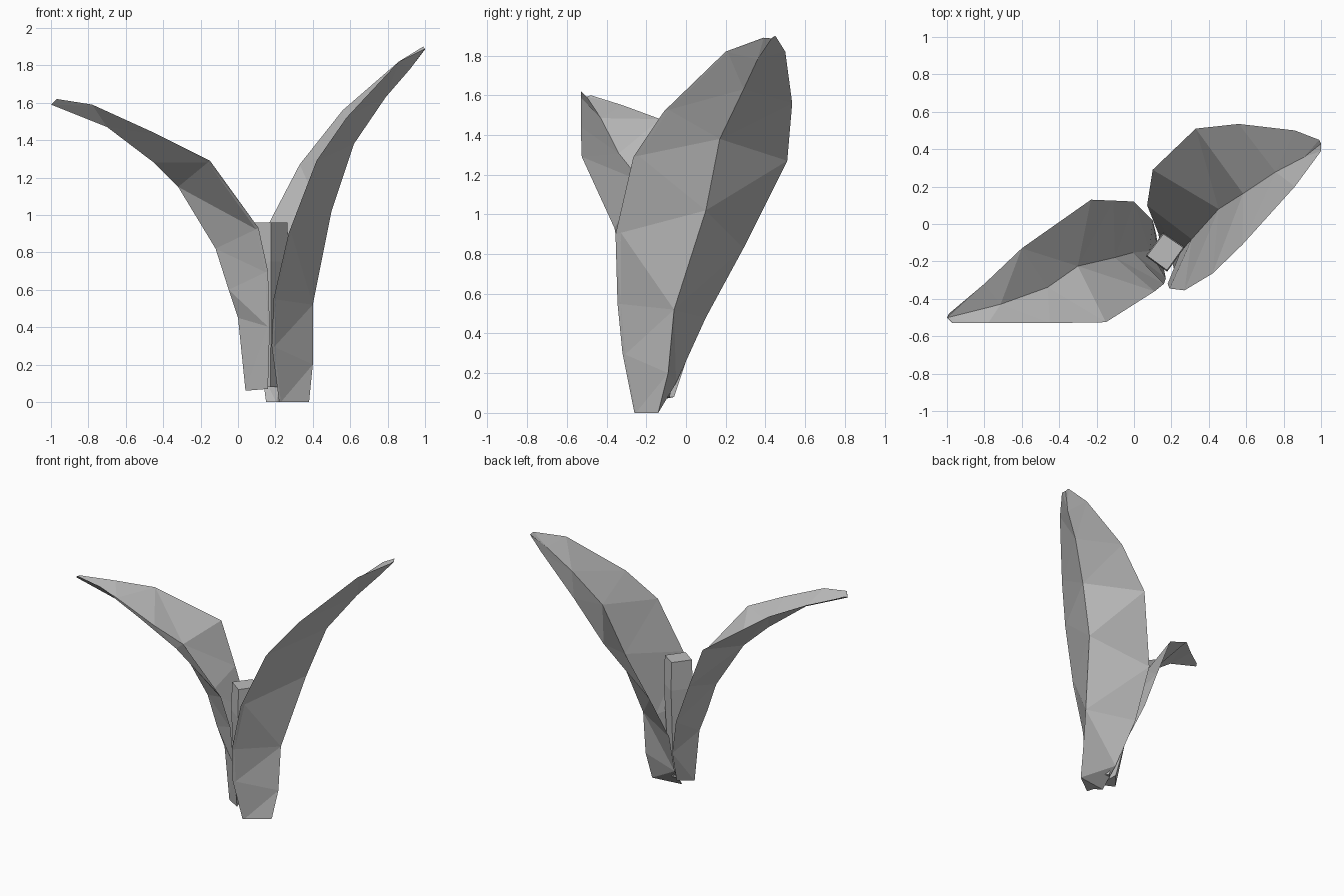
import bpy
import bmesh
from mathutils import Vector

if "Cube" in bpy.data.objects:
    bpy.data.objects.remove(bpy.data.objects["Cube"], do_unlink=True)

# One plain grey for the whole sprout
grey = bpy.data.materials.new("plain grey")
grey.use_nodes = True
colour = (0.5, 0.5, 0.5, 1)
grey.diffuse_color = colour
grey.node_tree.nodes["Principled BSDF"].inputs["Base Color"].default_value = colour


def finish(name, bm):
    """Turn a bmesh into a flat-shaded object."""
    bmesh.ops.recalc_face_normals(bm, faces=bm.faces)
    bmesh.ops.triangulate(bm, faces=bm.faces, quad_method='SHORT_EDGE')
    mesh = bpy.data.meshes.new(name)
    bm.to_mesh(mesh)
    bm.free()
    mesh.materials.append(grey)
    obj = bpy.data.objects.new(name, mesh)
    bpy.context.collection.objects.link(obj)
    return obj


def loft(name, rings):
    """Skin a row of equal rings and cap both ends."""
    bm = bmesh.new()
    rows = [[bm.verts.new(p) for p in ring] for ring in rings]
    count = len(rows[0])
    for low, high in zip(rows, rows[1:]):
        for i in range(count):
            j = (i + 1) % count
            bm.faces.new((low[i], low[j], high[j], high[i]))
    bm.faces.new(rows[0])
    bm.faces.new(rows[-1])
    return finish(name, bm)


def leaf(name, front_edge, keel, back_edge, rim=0.06):
    """Trough-shaped leaf: outer keel, two rims and an inner crease."""
    rings = []
    for i, points in enumerate(zip(front_edge, keel, back_edge)):
        front, outer, back = map(Vector, points)
        middle = (front + back) / 2
        # the stalk is thick, the blade is thin
        depth = max(0.15, 0.9 - 0.28 * i)
        crease = outer.lerp(middle, depth)
        lip = front.lerp(outer, rim)
        rings.append((front, lip, outer, back, crease))
    return loft(name, rings)


# Tall leaf, leaning to +x and back
leaf("tall_leaf",
     front_edge=[(.22, -.26, 0), (.18, -.32, .3), (.19, -.345, .55), (.27, -.355, .9),
                 (.42, -.265, 1.29), (.58, -.11, 1.52), (.86, .2, 1.82), (1, .39, 1.89)],
     keel=[(.38, -.14, 0), (.4, -.09, .2), (.4, -.06, .52), (.5, .1, 1.02),
           (.62, .17, 1.38), (.79, .29, 1.63), (.92, .36, 1.78), (1, .43, 1.885)],
     back_edge=[(.15, -.17, 0), (.13, -.05, .15), (.07, .1, .48), (.1, .29, .83),
                (.33, .51, 1.27), (.56, .535, 1.56), (.86, .5, 1.82), (.99, .45, 1.9)])

# Short leaf, leaning to -x and forward
leaf("short_leaf",
     front_edge=[(.16, -.24, .07), (.17, -.29, .4), (.16, -.32, .7), (.11, -.36, .93),
                 (-.15, -.525, 1.29), (-.45, -.53, 1.44), (-.78, -.53, 1.59), (-.97, -.53, 1.62)],
     keel=[(.04, -.16, .06), (0, -.16, .45), (-.05, -.18, .6), (-.12, -.19, .82),
           (-.32, -.23, 1.15), (-.45, -.34, 1.28), (-.7, -.43, 1.47), (-1, -.5, 1.59)],
     back_edge=[(.12, -.06, .08), (.1, .02, .32), (0, .12, .62), (-.11, .125, .92),
                (-.23, .13, 1.23), (-.6, -.13, 1.48), (-.8, -.32, 1.55), (-.99, -.48, 1.6)])


# Square stem between the leaves
def stem_ring(radius, z):
    centre = Vector((.167, -.15, z))
    return [centre + Vector((x, y, 0)) * radius
            for x, y in ((1, .25), (-.1, 1), (-1, -.2), (.1, -1))]


loft("stem", [stem_ring(.07, .08), stem_ring(.105, .75), stem_ring(.097, .96)])
